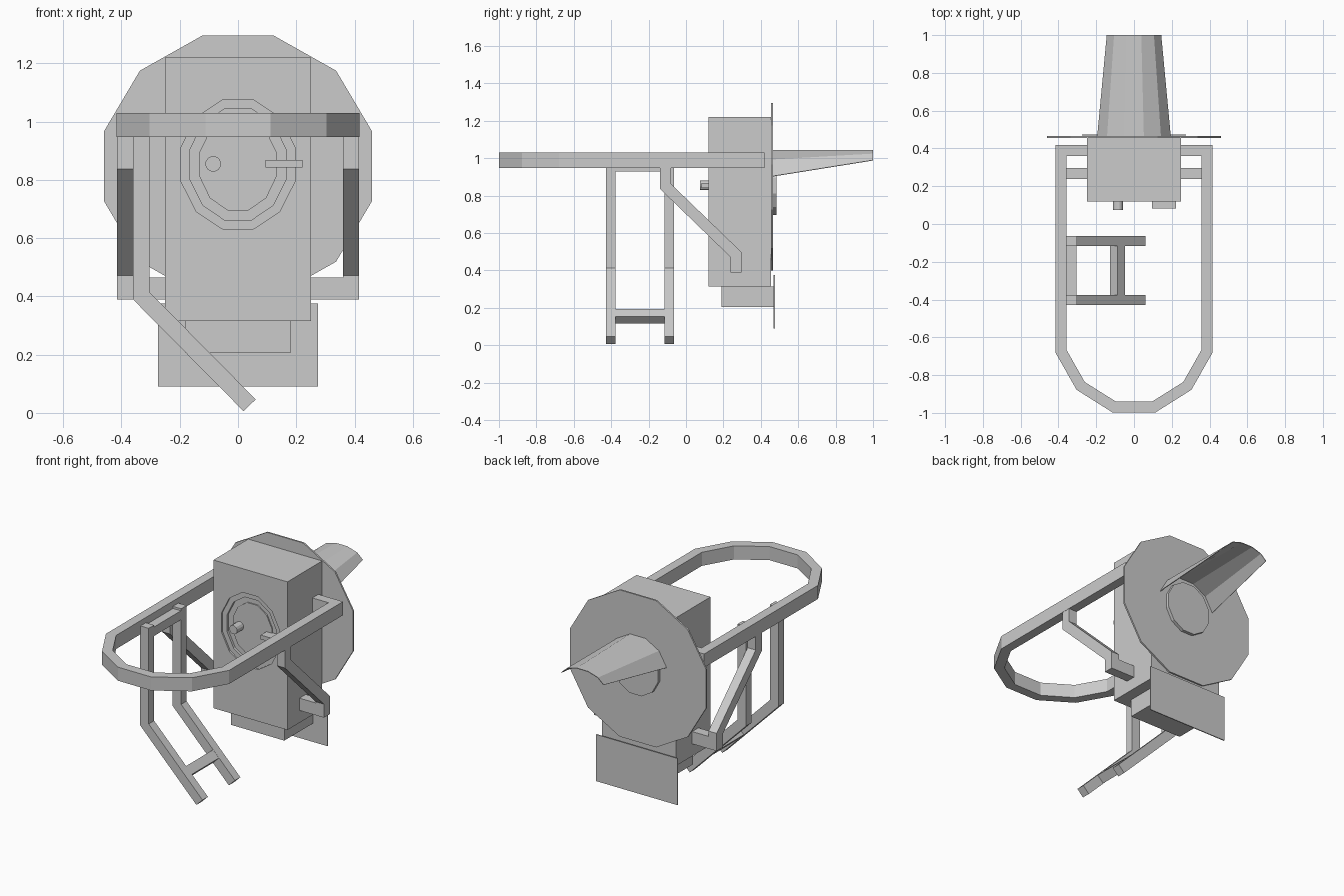
import bpy, bmesh, math
from mathutils import Vector

cube = bpy.data.objects.get("Cube")
if cube:
    bpy.data.objects.remove(cube, do_unlink=True)

grey = bpy.data.materials.new("plain grey")
grey.use_nodes = True
grey.diffuse_color = (0.6, 0.6, 0.6, 1)
grey.node_tree.nodes["Principled BSDF"].inputs["Base Color"].default_value = (0.6, 0.6, 0.6, 1)


def finish(name, bm):
    bmesh.ops.recalc_face_normals(bm, faces=bm.faces)
    mesh = bpy.data.meshes.new(name)
    bm.to_mesh(mesh)
    bm.free()
    mesh.materials.append(grey)
    obj = bpy.data.objects.new(name, mesh)
    bpy.context.collection.objects.link(obj)
    return obj


def place(a, b, depth, axis):
    """Outline point (a, b) set at a depth along the given axis."""
    return {"x": (depth, a, b), "y": (a, depth, b), "z": (a, b, depth)}[axis]


def box(name, x, y, z):
    return prism(name, [(x[0], z[0]), (x[1], z[0]), (x[1], z[1]), (x[0], z[1])], "y", *y)


def prism(name, outline, axis, lo, hi):
    bm = bmesh.new()
    rings = [[bm.verts.new(place(a, b, d, axis)) for a, b in outline] for d in (lo, hi)]
    for ring in rings:
        bm.faces.new(ring)
    n = len(outline)
    for i in range(n):
        j = (i + 1) % n
        bm.faces.new((rings[0][i], rings[0][j], rings[1][j], rings[1][i]))
    return finish(name, bm)


def ellipse(rx, rz, cx=0, cz=0.853, sides=12):
    """Polygon with flat sides at its extremes; rx and rz are half sizes."""
    k = math.cos(math.pi / sides)
    angles = [2 * math.pi * (i + 0.5) / sides for i in range(sides)]
    return [(cx + rx / k * math.cos(t), cz + rz / k * math.sin(t)) for t in angles]


def strip(name, path, half, axis, lo, hi):
    """Square bar following a path in a plane, with mitred corners."""
    pts = [Vector(p) for p in path]
    dirs = [(b - a).normalized() for a, b in zip(pts, pts[1:])]
    sides = ([], [])
    for i, p in enumerate(pts):
        d0, d1 = dirs[max(i - 1, 0)], dirs[min(i, len(dirs) - 1)]
        n0, n1 = Vector((-d0.y, d0.x)), Vector((-d1.y, d1.x))
        m = (n0 + n1).normalized()
        off = m * half / m.dot(n0)
        sides[0].append(p + off)
        sides[1].append(p - off)
    bm = bmesh.new()
    rows = [[bm.verts.new(place(q.x, q.y, d, axis)) for q in s]
            for s, d in ((sides[0], lo), (sides[1], lo), (sides[1], hi), (sides[0], hi))]
    for i in range(len(pts) - 1):
        for k in range(4):
            r, s = rows[k], rows[(k + 1) % 4]
            bm.faces.new((r[i], r[i + 1], s[i + 1], s[i]))
    for i in (0, -1):
        bm.faces.new([r[i] for r in rows])
    return finish(name, bm)


# Housing with a stepped round recess in the front
housing = box("housing", (-0.25, 0.25), (0.12, 0.455), (0.315, 1.22))
for label, rx, rz, floor in (("outer", 0.195, 0.222, 0.13), ("inner", 0.165, 0.192, 0.145)):
    cutter = prism(label + "_recess_cutter", ellipse(rx, rz), "y", 0.05, floor)
    cutter.hide_render = True
    cutter.hide_set(True)
    cut = housing.modifiers.new(label + " recess", "BOOLEAN")
    cut.operation = "DIFFERENCE"
    cut.solver = "EXACT"
    cut.object = cutter
prism("dial_face", ellipse(0.132, 0.158), "y", 0.138, 0.15)
prism("round_knob", ellipse(0.026, 0.026, -0.085, 0.855), "y", 0.075, 0.15)
box("lever_knob", (0.095, 0.222), (0.083, 0.15), (0.842, 0.868))

# Lower housing and rear plates
box("lower_housing", (-0.18, 0.18), (0.19, 0.47), (0.205, 0.315))
box("rear_plate", (-0.275, 0.275), (0.469, 0.475), (0.09, 0.375))
prism("rear_disc", ellipse(0.46, 0.448, 0, 0.847), "y", 0.455, 0.465)
prism("rear_lens", ellipse(0.15, 0.157), "y", 0.46, 0.485)

# Tapering open visor over the lens
bm = bmesh.new()
arc = ellipse(0.195, 0.192)[:6]
near = [bm.verts.new((x, 0.463, z)) for x, z in arc]
far = [bm.verts.new((x * 0.74, 1.0, 1.045 - (1.045 - z) * 0.39)) for x, z in arc]
for i in range(5):
    bm.faces.new((near[i], near[i + 1], far[i + 1], far[i]))
visor = finish("visor", bm)
shell = visor.modifiers.new("thickness", "SOLIDIFY")
shell.thickness = 0.004
shell.offset = -1

# Looped handle
half_loop = [(-0.25, 0.39), (-0.3875, 0.39), (-0.3875, -0.672), (-0.2825, -0.857), (-0.103, -0.97)]
loop = half_loop + [(-x, y) for x, y in reversed(half_loop)]
strip("handle_loop", loop, 0.029, "z", 0.947, 1.03)

# Bent side struts and their lower mounts
for side, s in (("left", 1), ("right", -1)):
    strip(side + "_strut", [(-0.11, 0.96), (-0.11, 0.85), (0.267, 0.485), (0.267, 0.39)],
          0.03, "x", s * 0.36, s * 0.415)
    box(side + "_strut_mount", sorted((s * 0.245, s * 0.362)), (0.237, 0.297), (0.39, 0.465))

# Bent leg frame
for label, y in (("front", -0.403), ("rear", -0.09)):
    strip(label + "_leg", [(-0.332, 0.998), (-0.332, 0.402), (0.04, 0.026)],
          0.029, "y", y - 0.026, y + 0.026)
box("leg_top_bar", (-0.36, -0.305), (-0.38, -0.115), (0.93, 0.985))
strip("leg_lower_bar", [(-0.107, 0.175), (-0.067, 0.135)], 0.028, "y", -0.38, -0.112)
